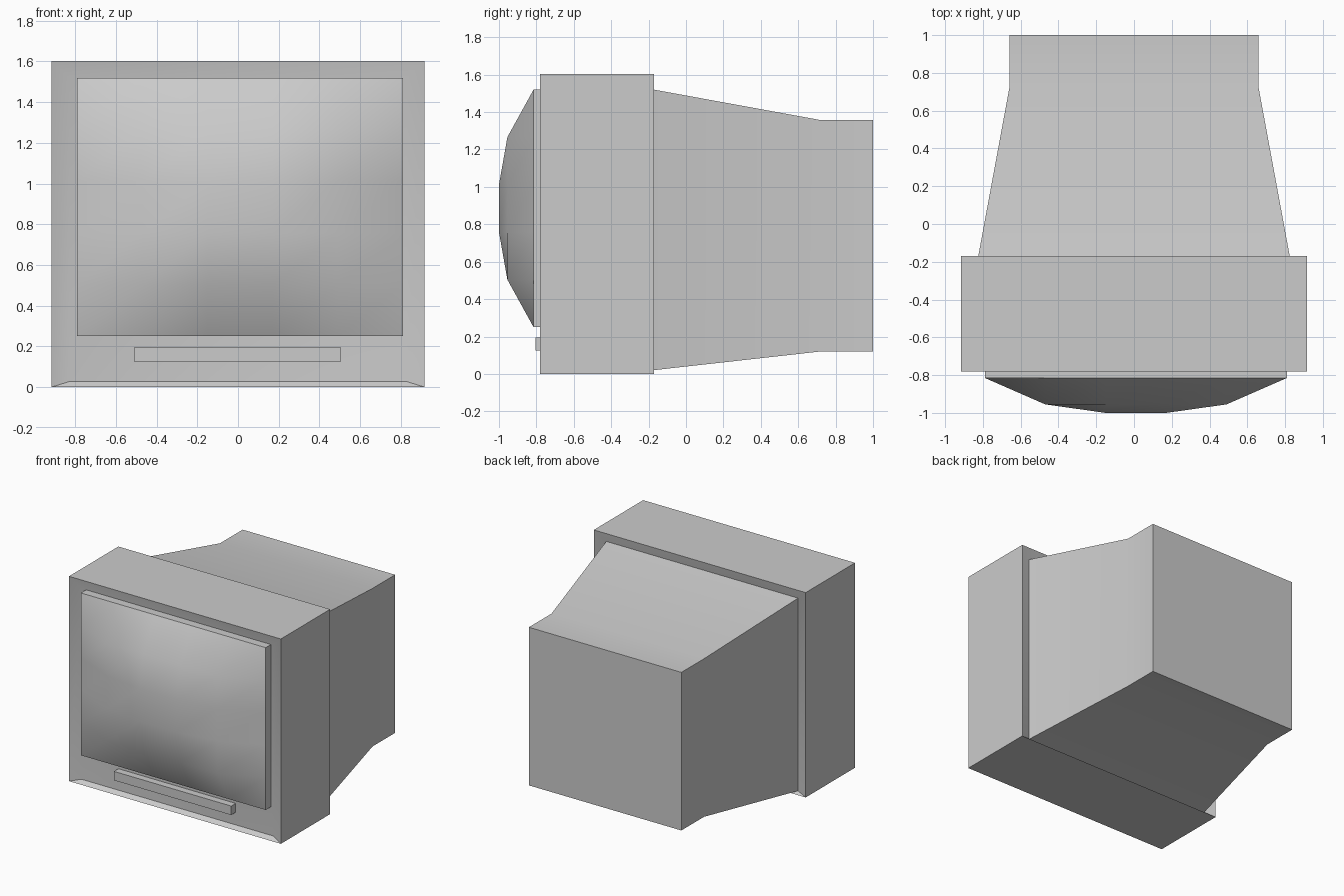
import bpy, bmesh, math

if "Cube" in bpy.data.objects:
    bpy.data.objects.remove(bpy.data.objects["Cube"])


def finish(bm, name):
    """Turn a bmesh into a smooth-by-angle object."""
    bmesh.ops.recalc_face_normals(bm, faces=bm.faces[:])
    mesh = bpy.data.meshes.new(name)
    bm.to_mesh(mesh)
    bm.free()
    ob = bpy.data.objects.new(name, mesh)
    bpy.context.collection.objects.link(ob)
    bpy.ops.object.select_all(action='DESELECT')
    ob.select_set(True)
    bpy.context.view_layer.objects.active = ob
    bpy.ops.object.shade_smooth_by_angle(angle=math.radians(30))
    return ob


def loft(name, sections, caps=(True, True)):
    """Join rectangular sections (y, x0, x1, z0, z1) from front to back."""
    bm = bmesh.new()
    rings = [[bm.verts.new((x, y, z)) for x, z in
              ((x0, z0), (x1, z0), (x1, z1), (x0, z1))]
             for y, x0, x1, z0, z1 in sections]
    for a, b in zip(rings, rings[1:]):
        for i in range(4):
            j = (i + 1) % 4
            bm.faces.new((a[i], a[j], b[j], b[i]))
    for ring, cap in zip((rings[0], rings[-1]), caps):
        if cap:
            bm.faces.new(ring)
    return finish(bm, name)


# Front housing with chamfered recess, flowing into the tapered rear case
loft("cabinet", [
    (-0.75, -0.83, 0.83, 0.027, 1.52),
    (-0.78, -0.917, 0.917, 0, 1.603),
    (-0.17, -0.917, 0.917, 0, 1.603),
    (-0.20, -0.83, 0.83, 0.017, 1.525),
    (0.72, -0.66, 0.66, 0.12, 1.357),
    (1.00, -0.66, 0.66, 0.12, 1.357),
])

# Control panel bar below the screen
loft("control_bar", [
    (-0.805, -0.51, 0.505, 0.125, 0.195),
    (-0.75, -0.51, 0.505, 0.125, 0.195),
])

# Bulging picture tube: 5 x 5 grid, stepped forward ring by ring
N = 5
DEPTH = (-0.815, -0.955, -1.0)
bm = bmesh.new()
grid = []
for j in range(N + 1):
    row = []
    for i in range(N + 1):
        ring = min(i, j, N - i, N - j)
        row.append(bm.verts.new((-0.79 + 1.60 * i / N, DEPTH[ring],
                                 0.25 + 1.27 * j / N)))
    grid.append(row)
for j in range(N):
    for i in range(N):
        bm.faces.new((grid[j][i], grid[j][i + 1],
                      grid[j + 1][i + 1], grid[j + 1][i]))

# Tube rim reaching back into the recess
rim = [e for e in bm.edges if e.is_boundary]
ext = bmesh.ops.extrude_edge_only(bm, edges=rim)["geom"]
for v in ext:
    if isinstance(v, bmesh.types.BMVert):
        v.co.y = -0.75
bmesh.ops.holes_fill(bm, edges=[e for e in bm.edges if e.is_boundary], sides=0)
finish(bm, "screen")
